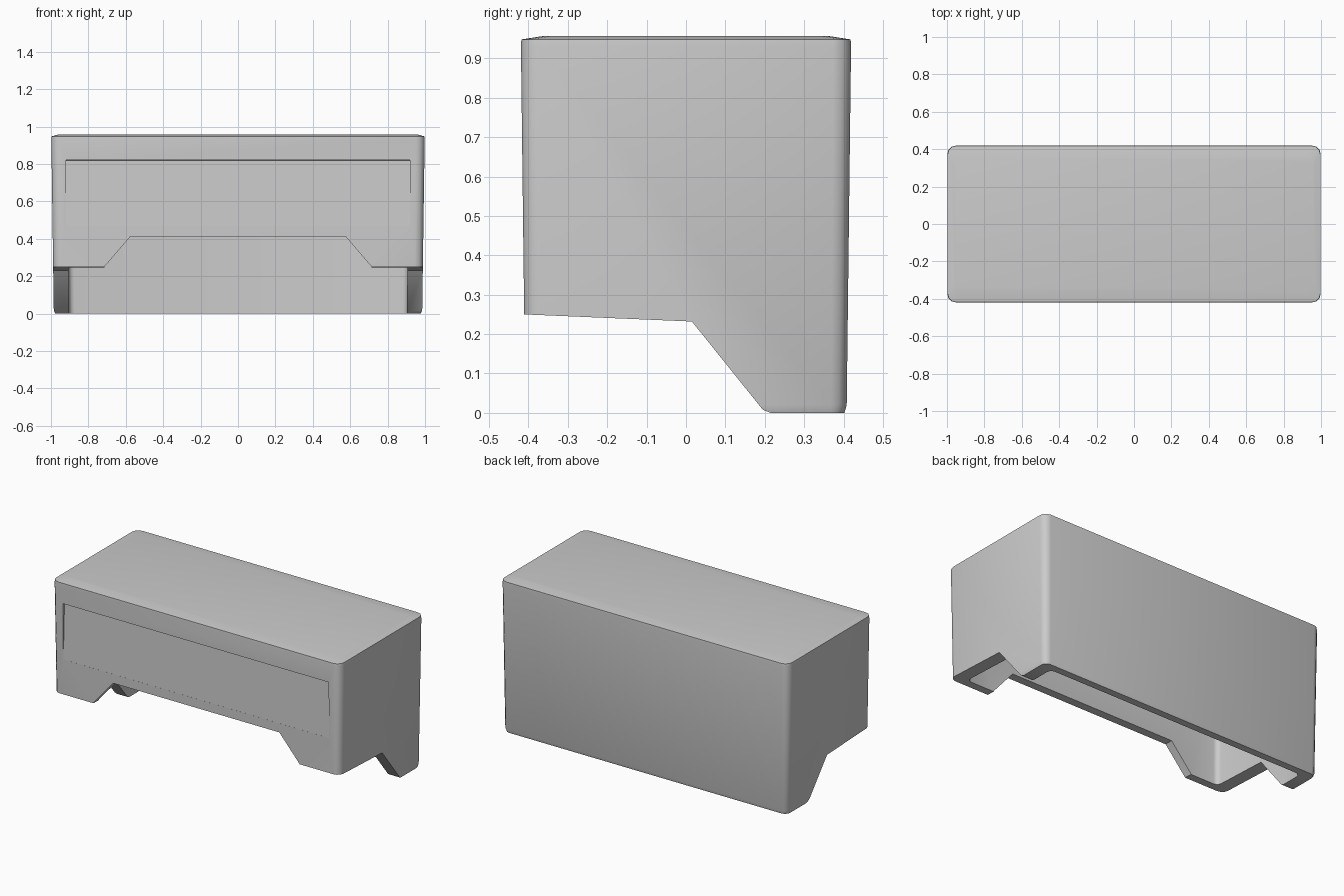
import bpy, bmesh, math

if "Cube" in bpy.data.objects:
    bpy.data.objects.remove(bpy.data.objects["Cube"])


def make_object(name, bm):
    bmesh.ops.recalc_face_normals(bm, faces=bm.faces)
    mesh = bpy.data.meshes.new(name)
    bm.to_mesh(mesh)
    bm.free()
    obj = bpy.data.objects.new(name, mesh)
    bpy.context.collection.objects.link(obj)
    return obj


def rounded_rect(hx, hy, r, steps=3):
    pts = []
    for q, (sx, sy) in enumerate([(1, 1), (-1, 1), (-1, -1), (1, -1)]):
        for i in range(steps + 1):
            a = math.radians(90 * (q + i / steps))
            pts.append((sx * (hx - r) + r * math.cos(a), sy * (hy - r) + r * math.sin(a)))
    return pts


def loft(name, levels):
    """Stack of rounded rectangles: (z, half x, half y, corner radius)."""
    bm = bmesh.new()
    rings = [[bm.verts.new((x, y, z)) for x, y in rounded_rect(hx, hy, r)]
             for z, hx, hy, r in levels]
    for lo, hi in zip(rings, rings[1:]):
        for i in range(len(lo)):
            j = (i + 1) % len(lo)
            bm.faces.new((lo[i], lo[j], hi[j], hi[i]))
    bm.faces.new(rings[0])
    bm.faces.new(rings[-1])
    return make_object(name, bm)


def prism(name, profile, axis, start, end):
    """Extrude a profile of (x or y, z) points along the other ground axis."""
    bm = bmesh.new()
    place = (lambda p, d: (d, p[0], p[1])) if axis == 'X' else (lambda p, d: (p[0], d, p[1]))
    a = [bm.verts.new(place(p, start)) for p in profile]
    b = [bm.verts.new(place(p, end)) for p in profile]
    bm.faces.new(a)
    bm.faces.new(b)
    for i in range(len(a)):
        j = (i + 1) % len(a)
        bm.faces.new((a[i], a[j], b[j], b[i]))
    return make_object(name, bm)


# outer body, slightly wider at the top, with a softened lid edge
body = loft("storage_cover", [
    (0.0, 0.978, 0.402, 0.035),
    (0.02, 0.985, 0.408, 0.04),
    (0.93, 0.998, 0.419, 0.045),
    (0.948, 0.996, 0.418, 0.045),
    (0.957, 0.965, 0.36, 0.045),
])

cutters = [
    # hollow inside, open underneath
    loft("inner_hollow", [(-0.2, 0.90, 0.355, 0.03), (0.88, 0.915, 0.365, 0.03)]),
    # lower side opening that leaves the rear legs
    prism("side_opening", [(-0.6, -0.3), (0.215, -0.3), (0.215, 0.0), (0.195, 0.008),
                           (0.015, 0.232), (-0.41, 0.25), (-0.6, 0.258)], 'X', -1.3, 1.3),
    # raised centre opening in the front panel
    prism("front_opening", [(-0.73, 0.22), (0.73, 0.22), (0.71, 0.256),
                            (0.575, 0.413), (-0.575, 0.413), (-0.71, 0.256)], 'Y', -0.7, -0.3),
    # shallow recess beneath the front lip
    prism("front_recess", [(-0.5, 0.825), (-0.402, 0.82), (-0.413, 0.47), (-0.5, 0.47)],
          'X', -0.92, 0.92),
]

bpy.context.view_layer.objects.active = body
body.select_set(True)
for cutter in cutters:
    cutter.hide_render = True
    mod = body.modifiers.new(cutter.name, 'BOOLEAN')
    mod.operation = 'DIFFERENCE'
    mod.solver = 'EXACT'
    mod.object = cutter
    bpy.ops.object.modifier_apply(modifier=mod.name)
    bpy.data.objects.remove(cutter)

bpy.ops.object.shade_smooth_by_angle(angle=math.radians(35))
